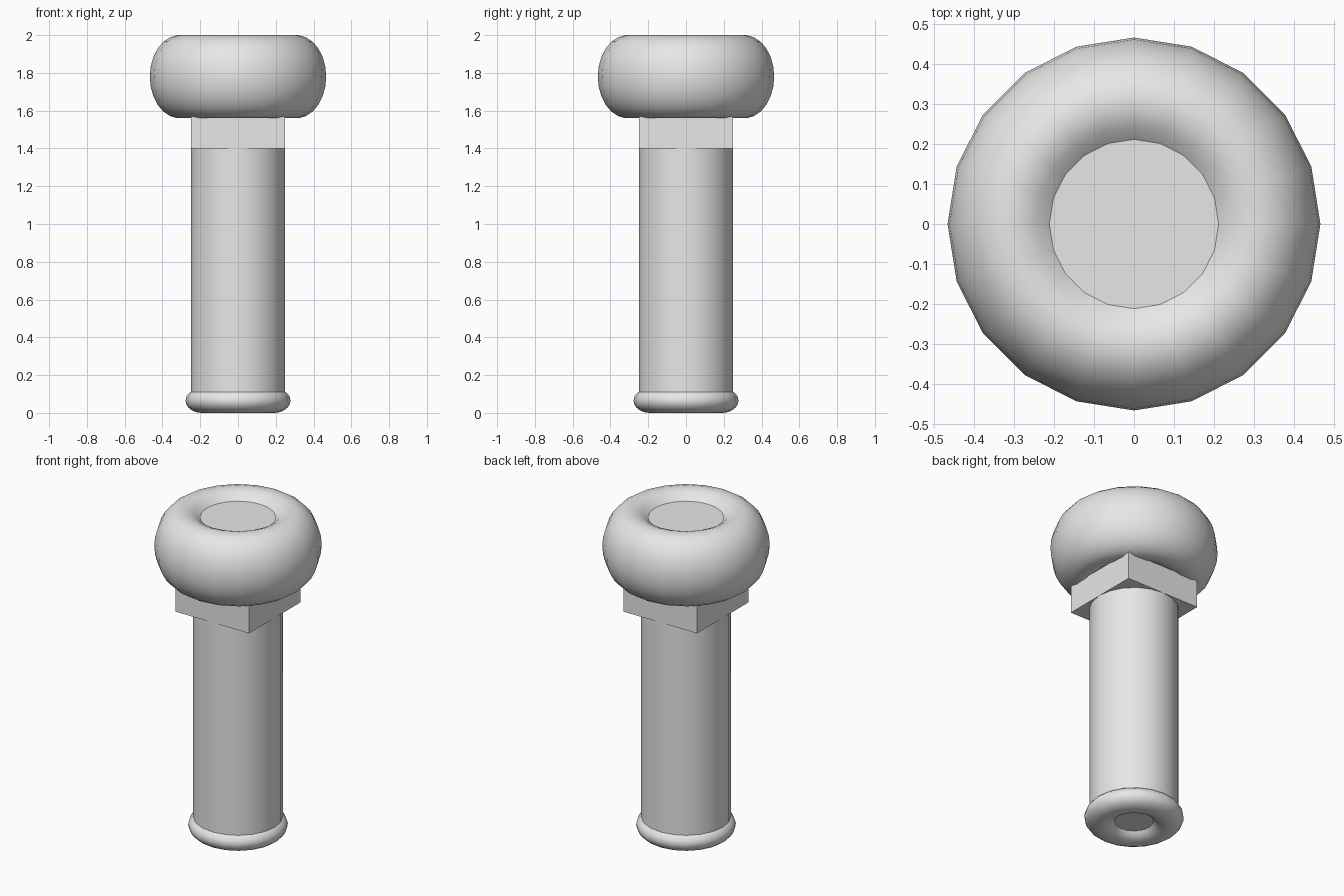
import bpy, bmesh
from math import cos, sin, pi, acos, radians

SIDES = 20

cube = bpy.data.objects.get("Cube")
if cube:
    bpy.data.objects.remove(cube, do_unlink=True)

steel = bpy.data.materials.new("grey steel")
steel.use_nodes = True
grey = (0.8, 0.8, 0.8, 1)
steel.diffuse_color = grey
steel.node_tree.nodes["Principled BSDF"].inputs["Base Color"].default_value = grey


def finish(name, bm):
    bmesh.ops.recalc_face_normals(bm, faces=bm.faces)
    mesh = bpy.data.meshes.new(name)
    bm.to_mesh(mesh)
    bm.free()
    mesh.materials.append(steel)
    mesh.shade_smooth()
    mesh.set_sharp_from_angle(angle=radians(30))
    obj = bpy.data.objects.new(name, mesh)
    bpy.context.collection.objects.link(obj)
    return obj


def lathe(name, profile):
    """Turn (radius, z) points about z and close both ends with flat discs."""
    bm = bmesh.new()
    rings = [[bm.verts.new((r * cos(2 * pi * i / SIDES), r * sin(2 * pi * i / SIDES), z))
              for i in range(SIDES)] for r, z in profile]
    for a, b in zip(rings, rings[1:]):
        for i in range(SIDES):
            j = (i + 1) % SIDES
            bm.faces.new((a[i], a[j], b[j], b[i]))
    bm.faces.new(rings[0])
    bm.faces.new(rings[-1])
    return finish(name, bm)


def rounded_ring(ring_r, width, height, mid_z, disc_r, steps=18):
    """Elliptical doughnut section that stops at a recessed disc on each end."""
    limit = acos((disc_r - ring_r) / width)
    angles = [limit * (2 * k / steps - 1) for k in range(steps + 1)]
    return [(ring_r + width * cos(t), mid_z + height * sin(t)) for t in angles]


# Doughnut head with a dished disc
lathe("head", rounded_ring(0.31, 0.157, 0.22, 1.78, 0.212))

# Square neck under the head
bm = bmesh.new()
bmesh.ops.create_cube(bm, size=1)
for v in bm.verts:
    v.co = (v.co.x * 0.5, v.co.y * 0.5, 1.485 + v.co.z * 0.17)
finish("square_neck", bm)

# Round shaft
lathe("shaft", [(0.25, 0.06), (0.25, 1.405)])

# Rounded foot ring with a small dished disc
lathe("foot_ring", rounded_ring(0.19, 0.088, 0.065, 0.065, 0.109))
